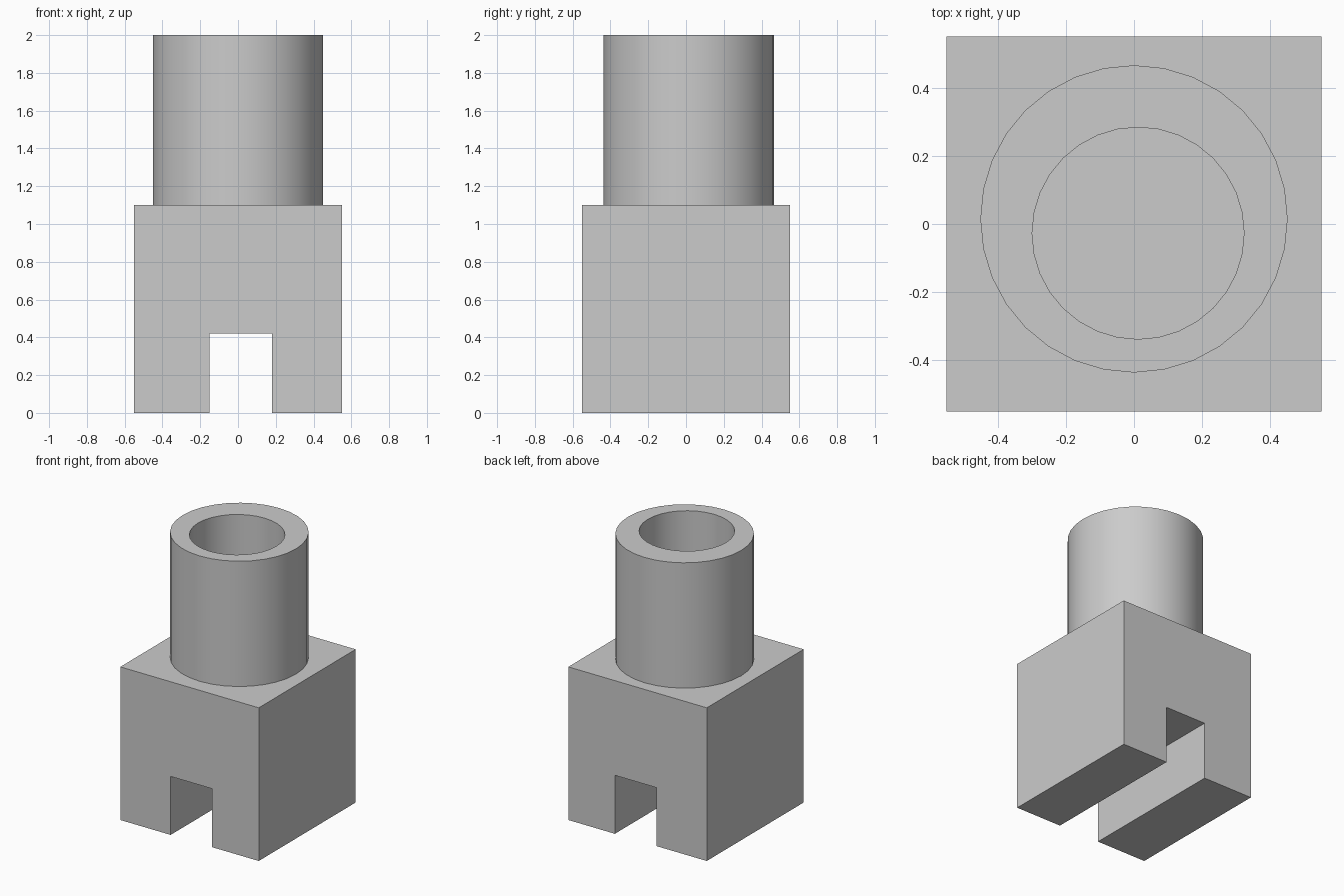
import bpy
import bmesh
import math
from mathutils import Matrix

cube = bpy.data.objects.get("Cube")
if cube:
    bpy.data.objects.remove(cube, do_unlink=True)

HALF, BASE_TOP, TOP = 0.55, 1.1, 2.0
SLOT_RIGHT, SLOT_LEFT, SLOT_TOP = -0.15, 0.18, 0.42

# Plain grey
grey = bpy.data.materials.new("plain grey")
grey.use_nodes = True
colour = (0.6, 0.6, 0.6, 1)
grey.diffuse_color = colour
grey.node_tree.nodes["Principled BSDF"].inputs["Base Color"].default_value = colour


def add_object(name, bm):
    bmesh.ops.recalc_face_normals(bm, faces=bm.faces)
    mesh = bpy.data.meshes.new(name)
    bm.to_mesh(mesh)
    bm.free()
    mesh.materials.append(grey)
    obj = bpy.data.objects.new(name, mesh)
    bpy.context.collection.objects.link(obj)
    return obj


# Square base with a slot running front to back
bm = bmesh.new()
profile = [(-HALF, 0), (SLOT_RIGHT, 0), (SLOT_RIGHT, SLOT_TOP), (SLOT_LEFT, SLOT_TOP),
           (SLOT_LEFT, 0), (HALF, 0), (HALF, BASE_TOP), (-HALF, BASE_TOP)]
front = bm.faces.new([bm.verts.new((x, -HALF, z)) for x, z in profile])
extruded = bmesh.ops.extrude_face_region(bm, geom=[front], use_keep_orig=True)["geom"]
bmesh.ops.translate(bm, vec=(0, 2 * HALF, 0),
                    verts=[g for g in extruded if isinstance(g, bmesh.types.BMVert)])
add_object("slotted_base", bm)

# Upright tube with a slightly off-centre bore standing on the base
bm = bmesh.new()


def ring(x, y, z, radius):
    return bmesh.ops.create_circle(bm, segments=32, radius=radius,
                                   matrix=Matrix.Translation((x, y, z)))["verts"]


outer, bore = (0.0, 0.015), (0.012, -0.027)
rings = [ring(*outer, BASE_TOP, 0.451), ring(*outer, TOP, 0.451),
         ring(*bore, TOP, 0.311), ring(*bore, BASE_TOP, 0.311)]
for a, b in zip(rings, rings[1:]):
    for i in range(len(a)):
        bm.faces.new((a[i - 1], a[i], b[i], b[i - 1]))
bm.faces.new(rings[-1])  # bore floor
bmesh.ops.translate(bm, verts=rings[-1], vec=(0, 0, 0.002))
tube = add_object("tube", bm)

bpy.ops.object.select_all(action="DESELECT")
tube.select_set(True)
bpy.context.view_layer.objects.active = tube
bpy.ops.object.shade_smooth_by_angle(angle=math.radians(35))
